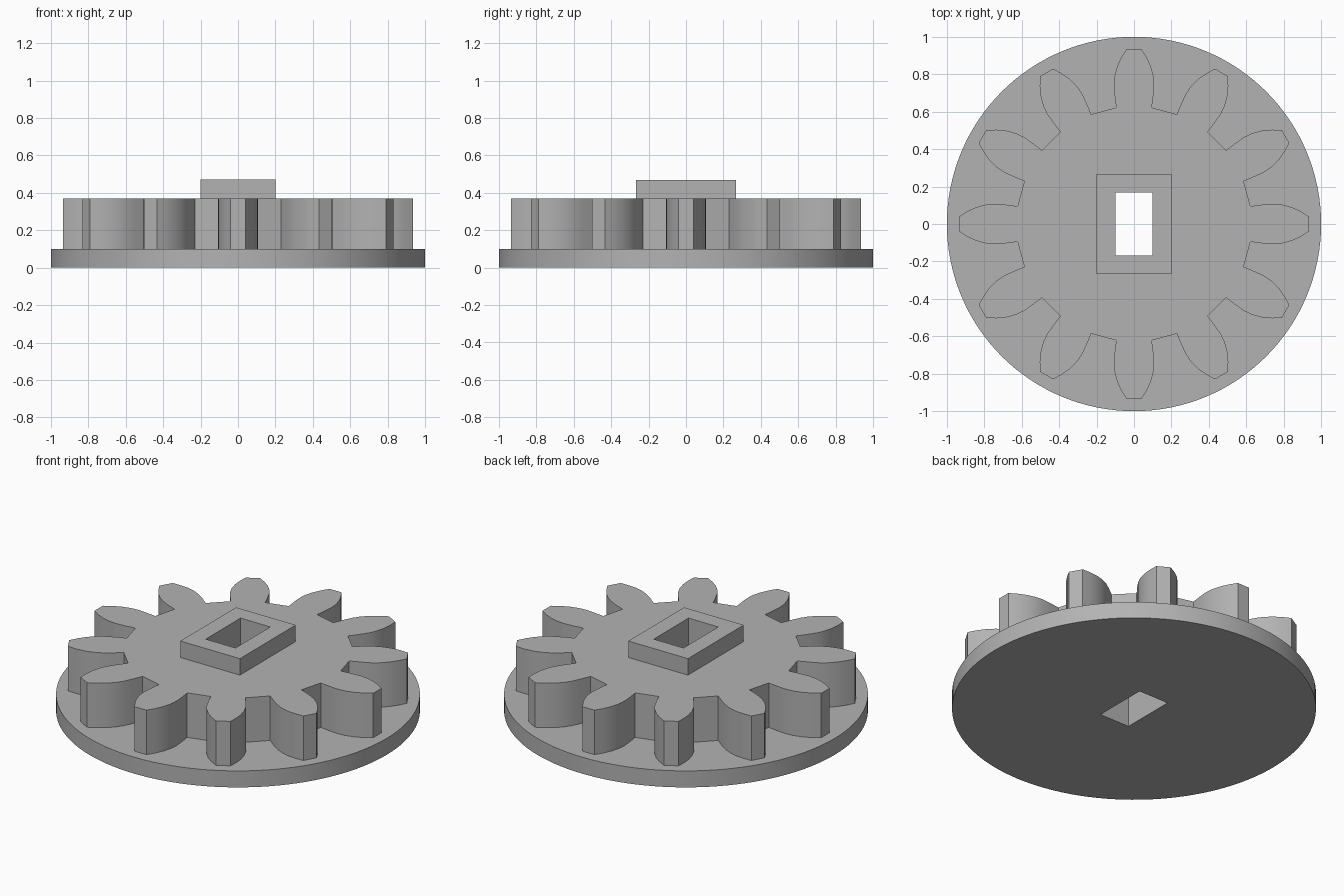
import bpy
import bmesh
import math
from mathutils import Vector, Matrix

cube = bpy.data.objects.get("Cube")
if cube:
    bpy.data.objects.remove(cube, do_unlink=True)

TEETH = 12
DISC_SIDES = 128

grey = bpy.data.materials.new("light grey")
grey.use_nodes = True
colour = (0.45, 0.45, 0.45, 1)
grey.diffuse_color = colour
grey.node_tree.nodes["Principled BSDF"].inputs["Base Color"].default_value = colour


def rectangle(half_x, half_y):
    return [Vector((sx * half_x, sy * half_y))
            for sx, sy in ((1, 1), (-1, 1), (-1, -1), (1, -1))]


def plate(name, outline, bottom, top):
    """Extrude an outline, with the shaft hole through it, from bottom to top."""
    bm = bmesh.new()
    edges = []
    for loop in (outline, rectangle(0.1, 0.167)):
        verts = [bm.verts.new((p.x, p.y, bottom)) for p in loop]
        edges += [bm.edges.new((a, b)) for a, b in zip(verts, verts[1:] + verts[:1])]
    bmesh.ops.triangle_fill(bm, use_beauty=True, use_dissolve=False, edges=edges)
    grown = bmesh.ops.extrude_face_region(bm, geom=bm.faces[:], use_keep_orig=True)
    lifted = [v for v in grown["geom"] if isinstance(v, bmesh.types.BMVert)]
    bmesh.ops.translate(bm, vec=(0, 0, top - bottom), verts=lifted)
    bmesh.ops.recalc_face_normals(bm, faces=bm.faces[:])
    mesh = bpy.data.meshes.new(name)
    bm.to_mesh(mesh)
    bm.free()
    mesh.materials.append(grey)
    obj = bpy.data.objects.new(name, mesh)
    bpy.context.collection.objects.link(obj)
    bpy.ops.object.select_all(action="DESELECT")
    obj.select_set(True)
    bpy.context.view_layer.objects.active = obj
    bpy.ops.object.shade_smooth_by_angle(angle=math.radians(25))
    return obj


# Round base disc
circle = [Vector((math.cos(a), math.sin(a)))
          for a in (math.tau * i / DISC_SIDES for i in range(DISC_SIDES))]
plate("base_disc", circle, 0, 0.1)

# Gear wheel: one mirrored tooth profile, repeated around the centre
flank = [(0.095, 0.622), (0.104, 0.69), (0.108, 0.745), (0.104, 0.79),
         (0.09, 0.843), (0.068, 0.89), (0.04, 0.935)]
tooth = [Vector(p) for p in flank] + [Vector((-x, y)) for x, y in reversed(flank)]
gear = []
for i in range(TEETH):
    turn = Matrix.Rotation(math.tau * i / TEETH, 2)
    gear += [turn @ p for p in tooth]
plate("gear_wheel", gear, 0.1, 0.37)

# Raised rectangular collar around the shaft hole
plate("shaft_collar", rectangle(0.2, 0.267), 0.37, 0.47)
